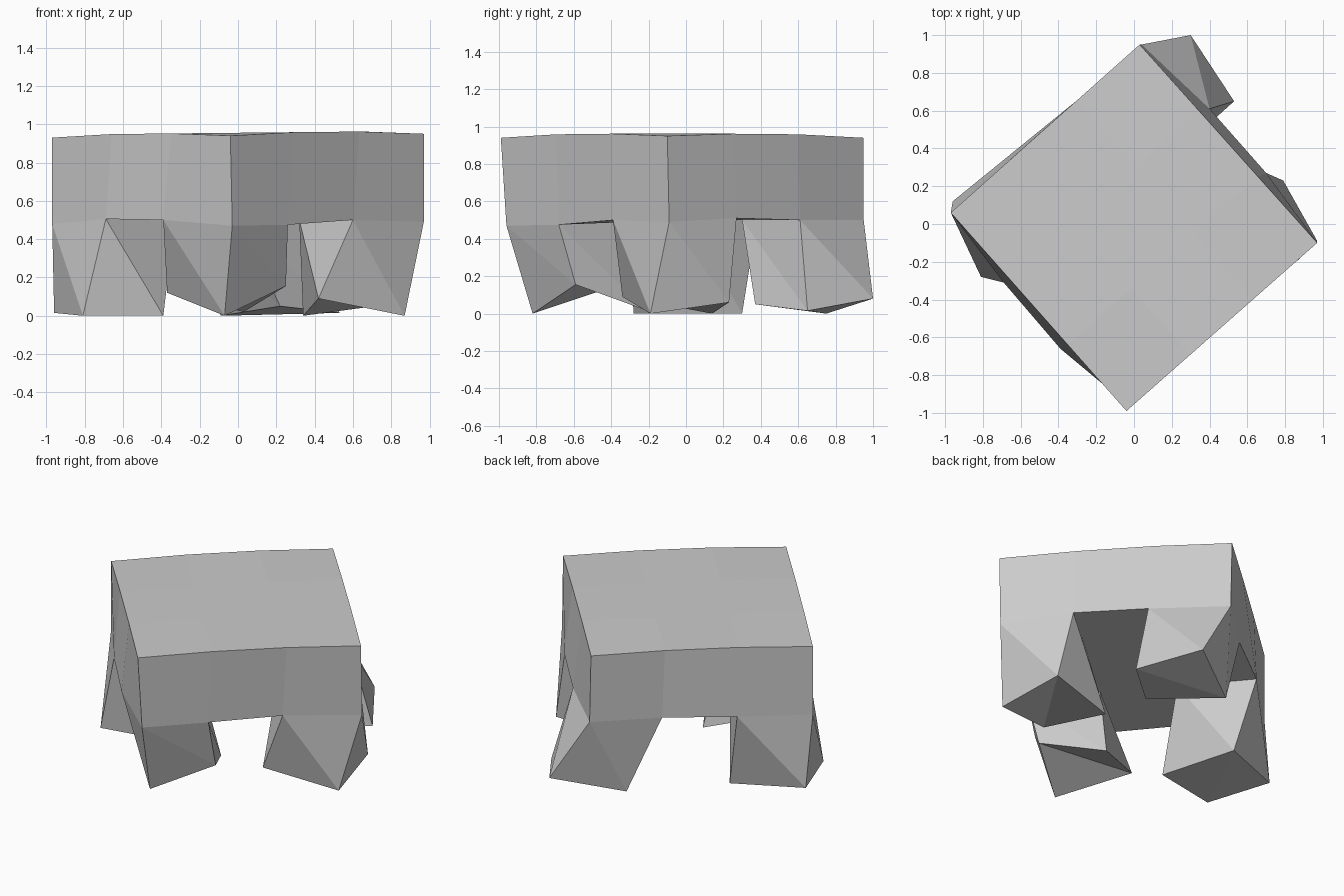
import bpy
import bmesh
from mathutils import Vector

cube = bpy.data.objects.get("Cube")
if cube:
    bpy.data.objects.remove(cube, do_unlink=True)

# One plain material
grey = bpy.data.materials.new("plain_grey")
grey.use_nodes = True
colour = (0.6, 0.6, 0.6, 1.0)
grey.diffuse_color = colour
grey.node_tree.nodes["Principled BSDF"].inputs["Base Color"].default_value = colour


def make_object(name, faces):
    """Build a flat shaded mesh from faces given as lists of points."""
    bm = bmesh.new()
    for face in faces:
        bm.faces.new([bm.verts.new(point) for point in face])
    bmesh.ops.remove_doubles(bm, verts=bm.verts[:], dist=0.0005)
    bmesh.ops.recalc_face_normals(bm, faces=bm.faces[:])
    mesh = bpy.data.meshes.new(name)
    bm.to_mesh(mesh)
    bm.free()
    mesh.materials.append(grey)
    obj = bpy.data.objects.new(name, mesh)
    bpy.context.collection.objects.link(obj)
    return obj


def ring_step(points, index):
    """Point and its successor around a closed ring."""
    return Vector(points[index]), Vector(points[(index + 1) % len(points)])


# Legs run counter-clockwise: hip and foot go before, at and after the corner, then inside
LEGS = {
    "right_leg": dict(
        top=(-.97, .06, .93),
        hip=[(-.64, .38, .5), (-.97, .06, .48), (-.69, -.31, .505), (-.33, .01, .5)],
        foot=[(-.53, .3, 0), (-.96, .12, .015), (-.81, -.28, 0), (-.39, -.2, 0)]),
    "front_leg": dict(
        top=(-.04, -.99, .94),
        hip=[(-.39, -.66, .5), (-.03, -.96, .47), (.26, -.68, .475), (-.02, -.34, .5)],
        foot=[(-.37, -.46, .12), (-.07, -.82, 0), (.25, -.59, .155), (.03, -.22, .02)]),
    "left_leg": dict(
        top=(.97, -.1, .95),
        hip=[(.6, -.39, .5), (.97, -.09, .49), (.7, .27, .51), (.32, -.05, .5)],
        foot=[(.42, -.34, .09), (.87, -.19, 0), (.79, .23, .06), (.34, .14, 0)]),
    "back_leg": dict(
        top=(.03, .95, .94),
        hip=[(.4, .61, .5), (.04, .95, .5), (-.28, .65, .5), (.01, .3, .5)],
        foot=[(.53, .65, .015), (.3, 1, .08), (-.09, .75, 0), (.22, .37, .05)]),
}

# Legs: four twisted sides split along one diagonal, and a folded sole
for name, leg in LEGS.items():
    faces = []
    for i in range(4):
        hip_a, hip_b = ring_step(leg["hip"], i)
        foot_a, foot_b = ring_step(leg["foot"], i)
        faces += [[hip_a, foot_a, foot_b], [hip_a, foot_b, hip_b]]
    before, corner, after, inner = leg["foot"]
    faces += [[before, corner, after], [before, after, inner]]
    make_object(name, faces)

# Roof points: the thirds of each edge and the inside are raised a little
legs = list(LEGS.values())
corners = [Vector(leg["top"]) for leg in legs]
bulge = Vector((0, 0, 0.015))
roof = []
for i, corner in enumerate(corners):
    before, after, opposite = (corners[(i + k) % 4] for k in (-1, 1, 2))
    inside = (4 * corner + 2 * before + 2 * after + opposite) / 9
    roof.append([corner.lerp(before, 1 / 3) + bulge, corner,
                 corner.lerp(after, 1 / 3) + bulge, inside + bulge])

# Body: a slab of three by three cells above the legs
faces = []
floor = [leg["hip"] for leg in legs]
for layer in (roof, floor):
    faces.append([cell[3] for cell in layer])
    for i, cell in enumerate(layer):
        following = layer[(i + 1) % 4]
        faces += [list(cell), [cell[2], following[0], following[3], cell[3]]]
rim, hem = ([cell[k] for cell in layer for k in range(3)] for layer in (roof, floor))
for i in range(len(rim)):
    rim_a, rim_b = ring_step(rim, i)
    hem_a, hem_b = ring_step(hem, i)
    faces.append([rim_a, hem_a, hem_b, rim_b])
make_object("body", faces)
